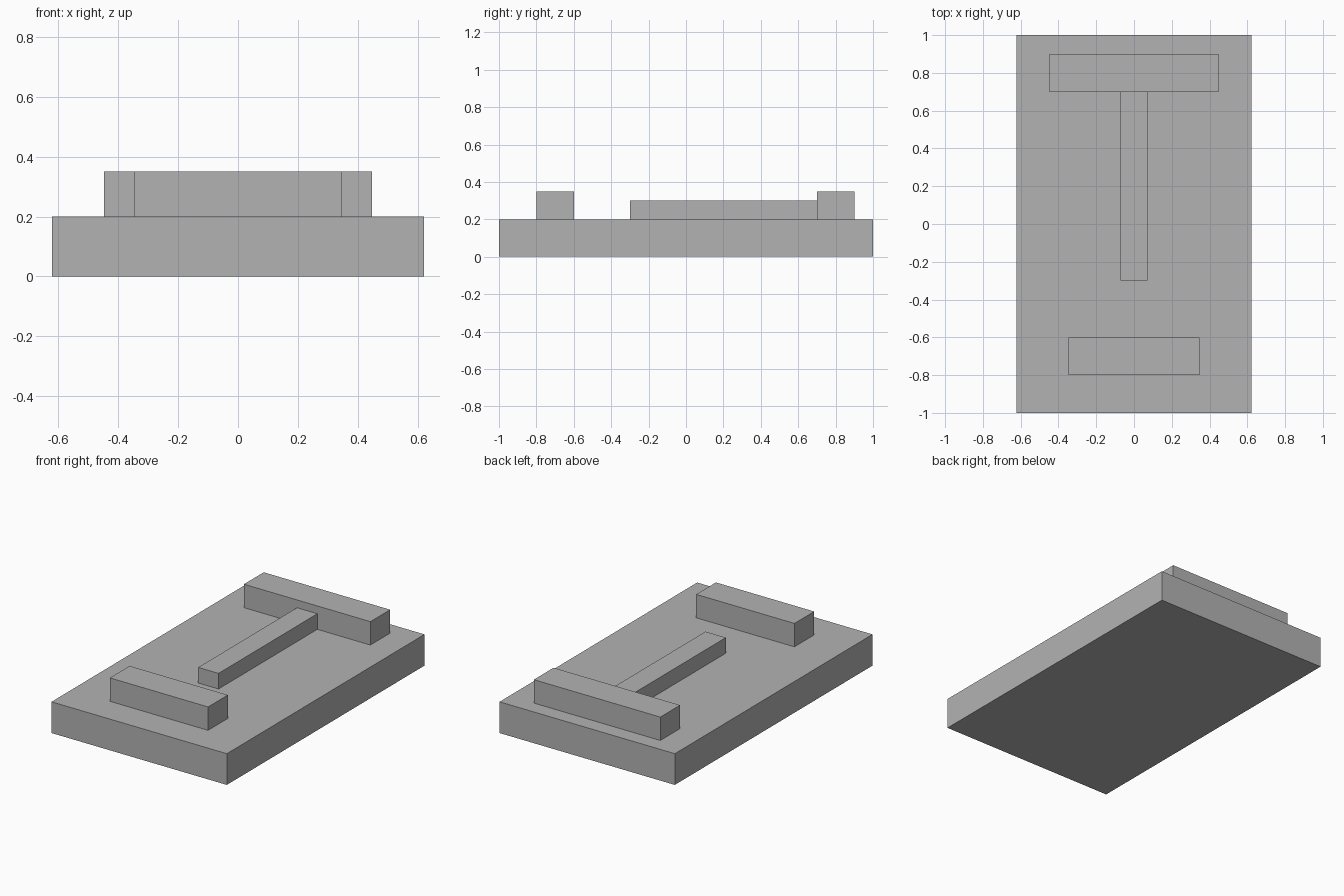
import bpy

cube = bpy.data.objects.get("Cube")
if cube:
    bpy.data.objects.remove(cube, do_unlink=True)

# One plain grey for the whole model
GREY = (0.45, 0.45, 0.45, 1.0)
grey = bpy.data.materials.new("plain_grey")
grey.use_nodes = True
grey.diffuse_color = GREY
grey.node_tree.nodes["Principled BSDF"].inputs["Base Color"].default_value = GREY


def block(name, half_width, y0, y1, z0, z1):
    """Box centred on x = 0, spanning y0..y1 and z0..z1."""
    bpy.ops.mesh.primitive_cube_add(size=1, location=(0, (y0 + y1) / 2, (z0 + z1) / 2))
    obj = bpy.context.object
    obj.name = name
    obj.scale = (2 * half_width, y1 - y0, z1 - z0)
    bpy.ops.object.transform_apply(location=False, rotation=False, scale=True)
    obj.data.materials.append(grey)
    return obj


BASE_TOP = 0.2

# Slab
block("base_slab", 0.621, -1, 1, 0, BASE_TOP)

# Raised bars on the slab
block("back_bar", 0.448, 0.7, 0.9, BASE_TOP, 0.35)
block("centre_rail", 0.072, -0.3, 0.7, BASE_TOP, 0.3)
block("front_bar", 0.348, -0.8, -0.6, BASE_TOP, 0.35)
